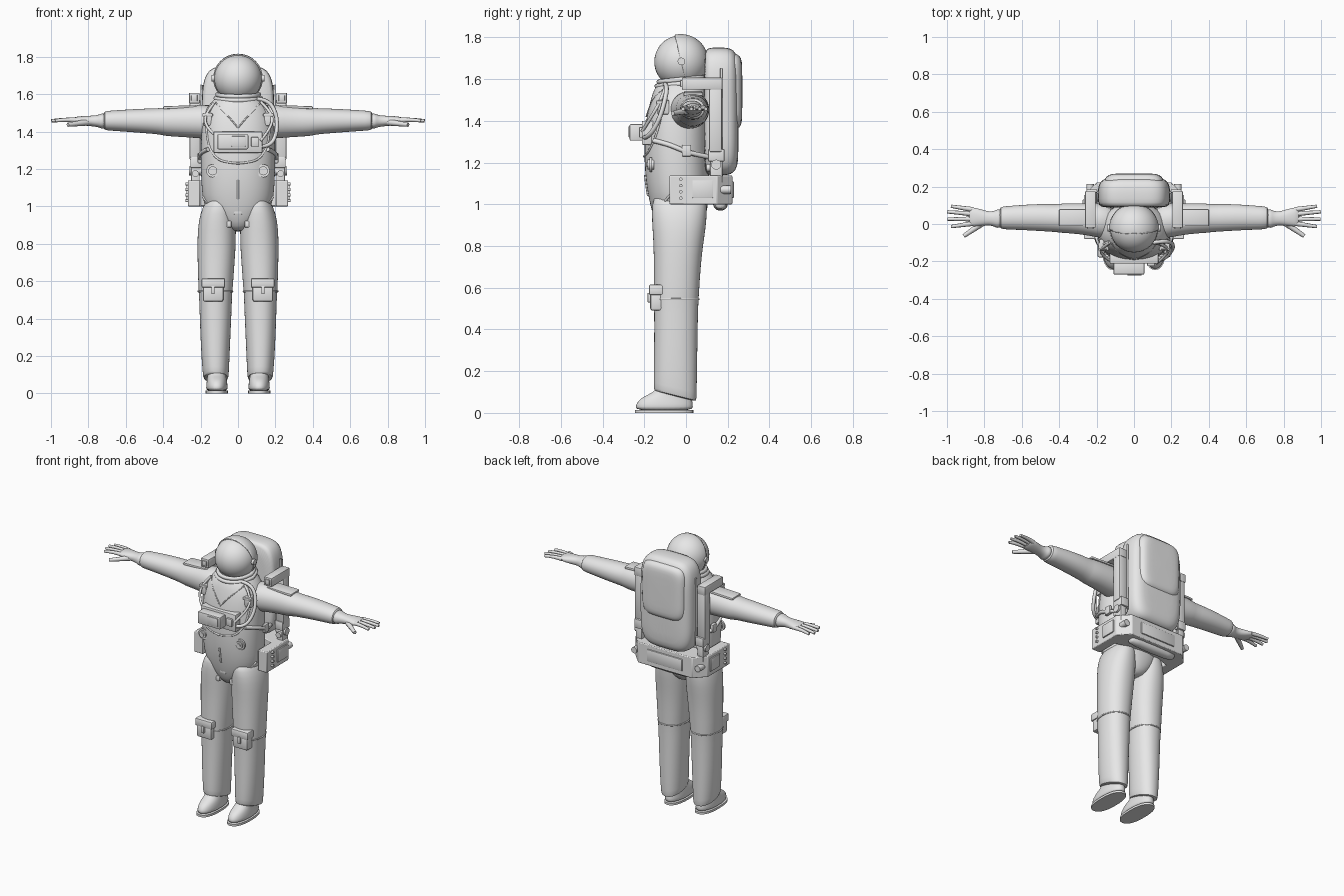
import bpy, bmesh, math
from mathutils import Vector, Matrix

GREY = bpy.data.materials.new("suit_grey")
GREY.diffuse_color = (0.8, 0.8, 0.8, 1)
SIDES = (("right", -1), ("left", 1))


def finish(obj, angle=40):
    obj.data.materials.clear()
    obj.data.materials.append(GREY)
    bpy.ops.object.select_all(action='DESELECT')
    obj.select_set(True)
    bpy.context.view_layer.objects.active = obj
    bpy.ops.object.shade_smooth_by_angle(angle=math.radians(angle))
    return obj


def from_bmesh(name, bm, angle=40):
    bmesh.ops.recalc_face_normals(bm, faces=bm.faces)
    me = bpy.data.meshes.new(name)
    bm.to_mesh(me)
    bm.free()
    obj = bpy.data.objects.new(name, me)
    bpy.context.collection.objects.link(obj)
    return finish(obj, angle)


def superellipse(t, ra, rb, n):
    c, s = math.cos(t), math.sin(t)
    return (ra * math.copysign(abs(c) ** (2 / n), c), rb * math.copysign(abs(s) ** (2 / n), s))


def loft(name, rings, axis='z', n=2.2, tilt=None, seg=32, subsurf=1, sx=1):
    """Rings are (position, centre a, centre b, radius a, radius b)."""
    bm = bmesh.new()
    prev = None
    for i, (p, ca, cb, ra, rb) in enumerate(rings):
        k = (tilt or {}).get(i, 0)
        loop = []
        for j in range(seg):
            a, b = superellipse(2 * math.pi * j / seg, ra, rb, n)
            q = p + k * b
            v = {'z': (ca + a, cb + b, q), 'x': (q, ca + a, cb + b), 'y': (ca + a, q, cb + b)}[axis]
            loop.append(bm.verts.new((v[0] * sx, v[1], v[2])))
        if prev:
            for j in range(seg):
                bm.faces.new((prev[j], prev[(j + 1) % seg], loop[(j + 1) % seg], loop[j]))
        if i in (0, len(rings) - 1):
            bm.faces.new(loop)
        prev = loop
    obj = from_bmesh(name, bm, 60)
    if subsurf:
        obj.modifiers.new("smooth", 'SUBSURF').levels = subsurf
        obj.modifiers["smooth"].render_levels = subsurf
    return obj


def box(name, x, y, z, bevel=0.006, sx=1, rot=0):
    bm = bmesh.new()
    bmesh.ops.create_cube(bm, size=1)
    size = [r[1] - r[0] for r in (x, y, z)]
    mid = Vector([(r[1] + r[0]) / 2 for r in (x, y, z)])
    bmesh.ops.scale(bm, vec=size, verts=bm.verts)
    bmesh.ops.rotate(bm, matrix=Matrix.Rotation(rot * sx, 3, 'Y'), verts=bm.verts)
    mid.x *= sx
    bmesh.ops.translate(bm, vec=mid, verts=bm.verts)
    bmesh.ops.bevel(bm, geom=bm.edges[:], offset=bevel, segments=2, affect='EDGES', profile=0.5)
    return from_bmesh(name, bm)


def disc(name, loc, r, depth, axis='Y', seg=24):
    bm = bmesh.new()
    bmesh.ops.create_cone(bm, cap_ends=True, segments=seg, radius1=r, radius2=r, depth=depth)
    if axis != 'Z':
        m = Matrix.Rotation(math.pi / 2, 3, 'X' if axis == 'Y' else 'Y')
        bmesh.ops.rotate(bm, matrix=m, verts=bm.verts)
    bmesh.ops.translate(bm, vec=loc, verts=bm.verts)
    return from_bmesh(name, bm)


def tube(name, pts, r, cyclic=False, taper=1, sx=1):
    cu = bpy.data.curves.new(name, 'CURVE')
    cu.dimensions, cu.bevel_depth, cu.bevel_resolution, cu.use_fill_caps = '3D', r, 2, True
    sp = cu.splines.new('NURBS')
    sp.points.add(len(pts) - 1)
    for i, p in enumerate(pts):
        sp.points[i].co = (p[0] * sx, p[1], p[2], 1)
        sp.points[i].radius = 1 + (taper - 1) * i / (len(pts) - 1)
    sp.use_cyclic_u, sp.use_endpoint_u, sp.order_u, sp.resolution_u = cyclic, True, 3, 4
    obj = bpy.data.objects.new(name, cu)
    bpy.context.collection.objects.link(obj)
    bpy.ops.object.select_all(action='DESELECT')
    obj.select_set(True)
    bpy.context.view_layer.objects.active = obj
    bpy.ops.object.convert(target='MESH')
    return finish(bpy.context.object, 60)


# Torso with tapered hips
TORSO = [(0.865, 0, -0.03, 0.04, 0.07), (0.89, 0, -0.03, 0.08, 0.105), (0.95, 0, -0.03, 0.15, 0.13),
         (1.02, 0, -0.035, 0.188, 0.142), (1.10, 0, -0.04, 0.195, 0.152), (1.20, 0, -0.045, 0.2, 0.155),
         (1.32, 0, -0.045, 0.2, 0.155), (1.42, 0, -0.04, 0.195, 0.15), (1.50, 0, -0.03, 0.185, 0.14),
         (1.55, 0, -0.025, 0.15, 0.13), (1.58, 0, -0.02, 0.12, 0.115), (1.60, 0, -0.02, 0.1, 0.1)]
loft("torso", TORSO)


def on_torso(x, z, back=False):
    for a, b in zip(TORSO, TORSO[1:]):
        if a[0] <= z <= b[0]:
            t = (z - a[0]) / (b[0] - a[0])
            cy, rx, ry = (a[i] + t * (b[i] - a[i]) for i in (2, 3, 4))
            d = ry * max(0, 1 - min(1, abs(x) / rx) ** 2.2) ** (1 / 2.2)
            return (x, cy + (d if back else -d), z)


# Helmet: glass dome, rear shell with rim, ear pivots, collar
HC = Vector((0, -0.025, 1.683))
bm = bmesh.new()
bmesh.ops.create_uvsphere(bm, u_segments=40, v_segments=24, radius=0.127, matrix=Matrix.Translation(HC))
from_bmesh("visor", bm)
bm = bmesh.new()
bmesh.ops.create_uvsphere(bm, u_segments=40, v_segments=24, radius=0.131, matrix=Matrix.Translation(HC))
bmesh.ops.bisect_plane(bm, geom=bm.verts[:] + bm.edges[:] + bm.faces[:], plane_co=(0, -0.025, 1.69),
                       plane_no=(0, -1, -0.24), clear_outer=True)
shell = from_bmesh("helmet_shell", bm)
m = shell.modifiers.new("thickness", 'SOLIDIFY')
m.thickness, m.offset = 0.008, -0.5
for z, r in ((1.578, 0.122), (1.598, 0.112)):
    tube("collar_ring", [(r * math.cos(a), -0.02 + r * math.sin(a), z + 0.1 * r * math.sin(a))
                         for a in [k * math.pi / 8 for k in range(16)]], 0.012, True)

for side, s in SIDES:
    disc(side + "_ear_pivot", (s * 0.132, -0.022, 1.685), 0.018, 0.02, 'X')
    # Trouser leg with slanted hem
    loft(side + "_leg", [(0.08, 0.118, -0.052, 0.055, 0.09), (0.082, 0.118, -0.052, 0.066, 0.101),
                         (0.10, 0.119, -0.052, 0.07, 0.103), (0.25, 0.121, -0.05, 0.078, 0.104),
                         (0.42, 0.12, -0.048, 0.085, 0.104), (0.54, 0.12, -0.047, 0.089, 0.107),
                         (0.56, 0.12, -0.046, 0.092, 0.108), (0.7, 0.117, -0.042, 0.099, 0.112),
                         (0.82, 0.114, -0.036, 0.104, 0.12), (0.92, 0.112, -0.032, 0.1, 0.132),
                         (1.0, 0.105, -0.032, 0.085, 0.132), (1.06, 0.09, -0.03, 0.06, 0.12)],
         tilt={0: -0.25, 1: -0.25, 2: -0.25, 3: -0.1}, sx=s)
    # Boot and sole
    loft(side + "_boot", [(0.01, 0.113, -0.104, 0.055, 0.137), (0.03, 0.113, -0.104, 0.058, 0.138),
                          (0.055, 0.113, -0.101, 0.056, 0.132), (0.078, 0.113, -0.09, 0.052, 0.116),
                          (0.098, 0.114, -0.067, 0.05, 0.09), (0.12, 0.116, -0.055, 0.055, 0.085),
                          (0.15, 0.117, -0.052, 0.055, 0.085)], sx=s)
    loft(side + "_sole", [(0, 0.113, -0.105, 0.06, 0.14), (0.014, 0.113, -0.105, 0.06, 0.14)],
         n=2.4, subsurf=0, sx=s)
    # Knee band, pocket, flap and buckle
    tube(side + "_knee_band", [(0.12 + 0.092 * math.cos(a), -0.047 + 0.109 * math.sin(a), 0.545)
                               for a in [k * math.pi / 8 for k in range(16)]], 0.005, True, sx=s)
    box(side + "_knee_pocket", (0.078, 0.188), (-0.172, -0.1), (0.49, 0.585), 0.012, s)
    box(side + "_pocket_flap", (0.07, 0.195), (-0.178, -0.1), (0.565, 0.615), 0.008, s)
    box(side + "_pocket_buckle", (0.125, 0.143), (-0.184, -0.165), (0.53, 0.575), 0.003, s)
    # Sleeve
    loft(side + "_sleeve", [(0.1, 0.01, 1.45, 0.1, 0.095), (0.2, 0.02, 1.453, 0.09, 0.09),
                            (0.3, 0.03, 1.453, 0.082, 0.082), (0.39, 0.031, 1.453, 0.079, 0.078),
                            (0.41, 0.031, 1.454, 0.074, 0.07), (0.5, 0.035, 1.457, 0.073, 0.066),
                            (0.6, 0.035, 1.458, 0.067, 0.059), (0.69, 0.033, 1.458, 0.062, 0.053),
                            (0.715, 0.033, 1.458, 0.058, 0.05), (0.72, 0.033, 1.458, 0.04, 0.034)],
         'x', 2.1, sx=s)
    box(side + "_shoulder_patch", (0.22, 0.4), (-0.012, 0.08), (1.522, 1.538), 0.006, s, 0.03)
    # Glove with cuff, fingers and thumb
    loft(side + "_glove", [(0.70, 0.03, 1.456, 0.05, 0.042), (0.735, 0.028, 1.456, 0.05, 0.04),
                           (0.742, 0.028, 1.456, 0.043, 0.034), (0.775, 0.03, 1.456, 0.035, 0.028),
                           (0.815, 0.034, 1.457, 0.044, 0.027), (0.86, 0.038, 1.46, 0.052, 0.02),
                           (0.885, 0.038, 1.461, 0.048, 0.013)], 'x', sx=s)
    for i, (y0, x1, y1) in enumerate(((0.077, 0.978, 0.095), (0.053, 0.998, 0.065),
                                      (0.027, 0.996, 0.026), (0.003, 0.978, -0.014))):
        tube(side + "_finger", [(0.86, y0, 1.46), (0.92, (y0 + y1) / 2, 1.466), (x1, y1, 1.457)],
             0.0135, taper=0.65, sx=s)
    tube(side + "_thumb", [(0.8, 0.012, 1.45), (0.86, -0.03, 1.442), (0.91, -0.064, 1.436)],
         0.018, taper=0.6, sx=s)
    # Suit ports, strap buckles, hip fittings
    yp = on_torso(0.135, 1.19)[1]
    for r, d in ((0.035, 0.012), (0.024, 0.03), (0.012, 0.042)):
        disc(side + "_port", (s * 0.135, yp - 0.004, 1.19), r, d)
    yb = on_torso(0.16, 1.46)[1]
    box(side + "_strap_buckle", (0.14, 0.185), (yb - 0.016, yb + 0.04), (1.43, 1.5), 0.006, s)
    box(side + "_strap_clip", (0.135, 0.19), (yb - 0.022, yb + 0.02), (1.48, 1.497), 0.004, s)
    for x, z in ((0.14, 0.97), (0.055, 0.905)):
        y = on_torso(x, z)[1]
        box(side + "_hip_fitting", (x - 0.02, x + 0.02), (y - 0.02, y + 0.03), (z - 0.018, z + 0.018), 0.006, s)
    # Seams and harness straps following the torso
    for name, pts, r in (("hip_seam", ((0.187, 1.05), (0.15, 1.0), (0.1, 0.95), (0.06, 0.9)), 0.006),
                         ("chest_seam", ((0, 1.23), (0.08, 1.235), (0.13, 1.27), (0.165, 1.34), (0.17, 1.43)), 0.006),
                         ("collar_seam", ((0, 1.42), (0.05, 1.48), (0.1, 1.53), (0.12, 1.555)), 0.004),
                         ("shoulder_strap", ((0.17, 1.43), (0.165, 1.47), (0.155, 1.51), (0.13, 1.55)), 0.009)):
        tube(side + "_" + name, [on_torso(*p) for p in pts], r, sx=s)
    tube(side + "_side_strap", [(0.16, -0.155, 1.305), (0.197, -0.09, 1.29), (0.207, -0.02, 1.26),
                                (0.2, 0.04, 1.24), (0.16, 0.12, 1.225)], 0.012, sx=s)
    box(side + "_side_buckle", (0.195, 0.216), (-0.02, 0.025), (1.23, 1.285), 0.005, s)
    # Pack frame: control arm, column, elbow joint
    box(side + "_control_arm", (0.205, 0.262), (-0.02, 0.175), (1.55, 1.607), 0.005, s)
    box(side + "_control_face", (0.217, 0.25), (-0.028, -0.01), (1.562, 1.595), 0.003, s)
    box(side + "_pack_column", (0.2, 0.26), (0.11, 0.172), (1.25, 1.57), 0.008, s)
    box(side + "_column_foot", (0.196, 0.255), (0.105, 0.185), (1.205, 1.265), 0.006, s)
    box(side + "_column_post", (0.205, 0.25), (0.115, 0.175), (1.1, 1.22), 0.006, s)
    disc(side + "_column_hinge", (s * 0.228, 0.145, 1.19), 0.024, 0.07, 'X')
    disc(side + "_column_knob", (s * 0.228, 0.108, 1.175), 0.018, 0.02)
    # Hip box bolts and plates
    for z in (1.03, 1.06, 1.09, 1.12):
        disc(side + "_hip_bolt", (s * 0.271, -0.025, z), 0.008, 0.02, 'X', 12)
    box(side + "_hip_plate", (0.26, 0.276), (0.03, 0.13), (1.03, 1.115), 0.004, s)
    disc(side + "_rear_thruster", (s * 0.235, 0.19, 1.07), 0.02, 0.05)
    tube(side + "_pack_rib", [(0.192, 0.17, 1.2), (0.199, 0.17, 1.4), (0.194, 0.17, 1.65)], 0.006, sx=s)

# Hoses from collar to chest unit
tube("main_hose", [(0.1, -0.1, 1.575), (0.16, -0.09, 1.57), (0.205, -0.1, 1.5), (0.21, -0.13, 1.4),
                   (0.175, -0.18, 1.32), (0.12, -0.2, 1.32)], 0.011)
tube("second_hose", [(0.12, -0.1, 1.56), (0.185, -0.12, 1.5), (0.18, -0.165, 1.42), (0.12, -0.21, 1.35)], 0.008)
tube("short_hose", [(-0.13, -0.1, 1.55), (-0.18, -0.13, 1.49), (-0.17, -0.17, 1.42), (-0.12, -0.2, 1.38)], 0.008)

# Chest control unit
box("chest_unit", (-0.13, 0.13), (-0.212, -0.15), (1.285, 1.4), 0.006)
box("chest_display", (-0.11, 0.055), (-0.27, -0.2), (1.305, 1.385), 0.006)
box("chest_screen", (-0.035, 0.04), (-0.275, -0.26), (1.32, 1.375), 0.003)
box("chest_switch", (0.07, 0.11), (-0.225, -0.2), (1.32, 1.37), 0.004)
tube("front_zip", [on_torso(0, z) for z in (1.04, 1.09, 1.14)], 0.006)
y0 = on_torso(0, 0.93)[1]
box("front_buckle", (-0.022, 0.022), (y0 - 0.012, y0 + 0.03), (0.955, 0.985), 0.006)

# Life support pack with rounded back and raised upper panel
loft("backpack", [(0.085, 0, 1.445, 0.17, 0.285), (0.1, 0, 1.445, 0.188, 0.302), (0.13, 0, 1.445, 0.195, 0.308),
                  (0.2, 0, 1.445, 0.193, 0.307), (0.228, 0, 1.445, 0.18, 0.295), (0.246, 0, 1.445, 0.15, 0.265),
                  (0.252, 0, 1.445, 0.11, 0.22)], 'y', 4.5, seg=48)
loft("backpack_panel", [(0.2, 0, 1.54, 0.165, 0.19), (0.235, 0, 1.54, 0.16, 0.185), (0.258, 0, 1.54, 0.145, 0.172),
                        (0.268, 0, 1.54, 0.12, 0.15), (0.27, 0, 1.54, 0.08, 0.11)], 'y', 5, seg=48)

# U-shaped hip frame wrapping the waist
half = [(0.268, -0.08), (0.268, 0.15), (0.2, 0.222)]
inner = [(0.11, 0.09), (0.203, 0.06), (0.203, -0.08)]
outline = half + [(-x, y) for x, y in half[::-1]] + [(-x, y) for x, y in inner[::-1]] + inner
bm = bmesh.new()
face = bm.faces.new([bm.verts.new((x, y, 1.0)) for x, y in outline])
ext = bmesh.ops.extrude_face_region(bm, geom=[face])
bmesh.ops.translate(bm, vec=(0, 0, 0.138), verts=[v for v in ext['geom'] if isinstance(v, bmesh.types.BMVert)])
frame = from_bmesh("hip_frame", bm, 30)
m = frame.modifiers.new("edge", 'BEVEL')
m.width, m.segments = 0.005, 2
box("rear_plate", (-0.13, 0.13), (0.21, 0.23), (1.03, 1.11), 0.006)
loft("pack_base", [(-0.17, 0.165, 1.005, 0.02, 0.02), (-0.16, 0.165, 1.005, 0.036, 0.036),
                   (0.16, 0.165, 1.005, 0.036, 0.036), (0.17, 0.165, 1.005, 0.02, 0.02)], 'x', 2.2)
